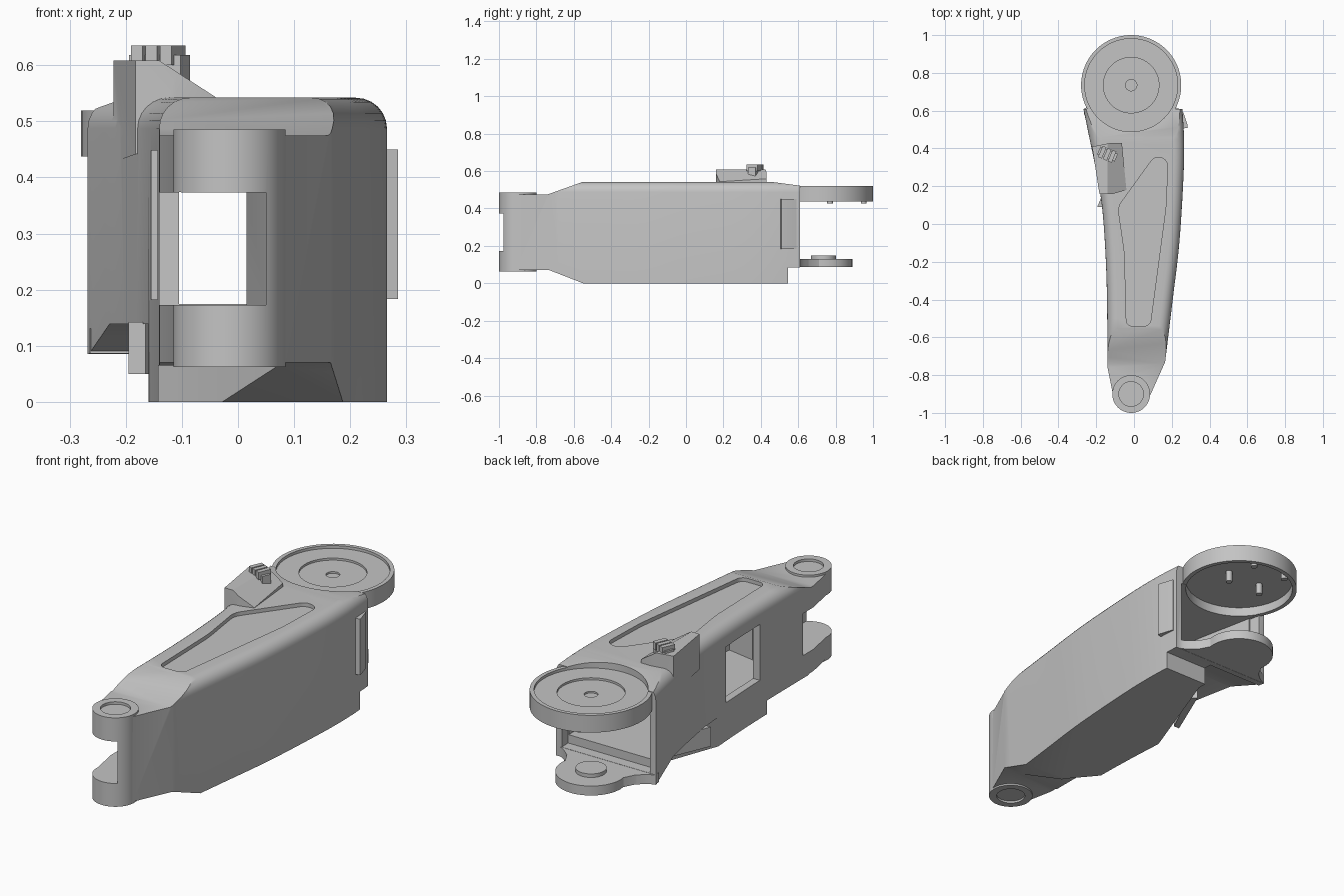
import bpy, bmesh, math
from mathutils import Vector

if "Cube" in bpy.data.objects:
    bpy.data.objects.remove(bpy.data.objects["Cube"])

grey = bpy.data.materials.new("plain_grey")
grey.use_nodes = True
grey.diffuse_color = (0.55, 0.55, 0.55, 1)
grey.node_tree.nodes["Principled BSDF"].inputs["Base Color"].default_value = (0.55, 0.55, 0.55, 1)

CX, REAR, FRONT = -0.015, 0.735, -0.9   # hinge axes


def prism(name, pts, lo, hi, axis="z", rounding=0, rim_round=0):
    """Extrude a flat outline along an axis; optionally round its corners or its long top rims."""
    place = {"z": lambda a, b, c: (a, b, c),
             "x": lambda a, b, c: (c, a, b),
             "y": lambda a, b, c: (a, c, b)}[axis]
    bm = bmesh.new()
    low = [bm.verts.new(place(a, b, lo)) for a, b in pts]
    high = [bm.verts.new(place(a, b, hi)) for a, b in pts]
    bm.faces.new(low[::-1])
    bm.faces.new(high)
    for i in range(len(pts)):
        bm.faces.new((low[i - 1], low[i], high[i], high[i - 1]))
    bm.normal_update()
    if bm.calc_volume(signed=True) < 0:
        bmesh.ops.reverse_faces(bm, faces=bm.faces)
    bm.normal_update()
    if rounding:
        sides = [e for e in bm.edges if (e.verts[0] in low) != (e.verts[1] in low)]
        bmesh.ops.bevel(bm, geom=sides, offset=rounding, segments=5, profile=0.5, affect="EDGES")
    if rim_round:
        rim = []
        for e in bm.edges:
            run = e.verts[0].co - e.verts[1].co
            if all(v in high for v in e.verts) and abs(run.y) > abs(run.x):
                rim.append(e)
        bmesh.ops.bevel(bm, geom=rim, offset=rim_round, segments=6, profile=0.5, affect="EDGES")
    mesh = bpy.data.meshes.new(name)
    bm.to_mesh(mesh)
    bm.free()
    mesh.materials.append(grey)
    obj = bpy.data.objects.new(name, mesh)
    bpy.context.collection.objects.link(obj)
    return obj


def circle(x, y, r, n=64):
    return [(x + r * math.cos(math.tau * i / n), y + r * math.sin(math.tau * i / n)) for i in range(n)]


def disc(name, y, r, lo, hi, x=CX, n=64):
    return prism(name, circle(x, y, r, n), lo, hi)


def box(name, x0, x1, y0, y1, z0, z1):
    return prism(name, [(x0, y0), (x1, y0), (x1, y1), (x0, y1)], z0, z1)


def combine(obj, tool, op="DIFFERENCE"):
    """Apply a boolean with a temporary tool object."""
    mod = obj.modifiers.new("shape", "BOOLEAN")
    mod.operation, mod.object, mod.solver = op, tool, "EXACT"
    bpy.context.view_layer.objects.active = obj
    bpy.ops.object.modifier_apply(modifier=mod.name)
    bpy.data.objects.remove(tool)


def spline(pts, steps=5):
    """Smooth curve through the points."""
    out = []
    for i in range(len(pts) - 1):
        a, b, c, d = [Vector(pts[min(max(j, 0), len(pts) - 1)]) for j in range(i - 1, i + 3)]
        for k in range(steps):
            t = k / steps
            out.append(tuple(0.5 * (2 * b + (c - a) * t + (2 * a - 5 * b + 4 * c - d) * t * t
                                    + (3 * b - a - 3 * c + d) * t ** 3)))
    return out + [tuple(pts[-1])]


RIGHT = spline([(0.165, -0.73), (0.205, -0.4), (0.24, -0.1), (0.262, 0.25), (0.265, 0.45), (0.256, 0.61)])
LEFT = spline([(-0.268, 0.61), (-0.235, 0.45), (-0.195, 0.25), (-0.165, 0.05), (-0.145, -0.3), (-0.14, -0.76)])


def inner(y0, y1, wall):
    """Body plan inset by the wall thickness, limited to a range of y."""
    pts = [(x - wall, y) for x, y in RIGHT if y0 < y < y1] + [(0.22, y1), (-0.235, y1)]
    return pts + [(x + wall, y) for x, y in LEFT if y0 < y < y1]


# Main body with rounded upper rims
body = prism("arm_body", RIGHT + LEFT + [(-0.112, -0.9), (0.08, -0.92)], 0, 0.542, rim_round=0.055)
combine(body, prism("top_slope", [(-1.2, 0.475), (-0.74, 0.475), (-0.55, 0.543), (0.45, 0.543),
                                  (0.64, 0.518), (1.2, 0.518), (1.2, 0.8), (-1.2, 0.8)], -1, 1, "x"))
combine(body, prism("bottom_slope", [(-1.2, 0.07), (-0.73, 0.07), (-0.55, 0), (-0.55, -0.1),
                                     (-1.2, -0.1)], -1, 1, "x"))
combine(body, box("rear_step", -1, 1, 0.545, 1, -0.1, 0.085))
combine(body, prism("front_undercut", [(0.08, -0.73), (-0.04, -0.53), (-0.165, -0.38), (-0.4, -0.2),
                                       (-0.4, -1.1), (0.08, -1.1)], -0.1, 0.065))
under = prism("side_undercut", [(-0.165, -0.03), (0.03, 0.5), (0.03, 0.7), (-0.5, 0.7), (-0.5, -0.03)], -0.1, 0.2)
combine(under, prism("under_profile", [(-0.2, -0.2), (0.8, -0.2), (0.8, 0.085), (0.6, 0.085),
                                       (0.42, 0.139), (-0.2, 0.139)], -1, 1, "x"), "INTERSECT")
combine(body, under)

# Raised pad, rear disc, lower rear lug, front lug
pad = prism("side_pad", [(-0.3, 0.4), (-0.3, 0.608), (-0.14, 0.608), (-0.035, 0.54), (-0.035, 0.5), (-0.1, 0.47)],
            0.16, 0.43, "y")
combine(pad, prism("pad_plan", [(-0.18, 0.14), (-0.04, 0.18), (-0.065, 0.44), (-0.222, 0.41)], 0.3, 0.7), "INTERSECT")
lug_arc = [(CX + 0.155 * math.cos(a), REAR + 0.155 * math.sin(a))
           for a in [math.pi * (i / 20 * 1.1 - 0.05) for i in range(21)]]
lug_plan = ([(-0.264, 0.58), (0.254, 0.58)] + spline([(0.254, 0.605), (0.215, 0.62), (0.165, 0.66)], 4) + lug_arc
            + spline([(-0.195, 0.66), (-0.23, 0.63), (-0.266, 0.61)], 4))
for part in (pad,
             disc("rear_disc", REAR, 0.265, 0.437, 0.519, n=96),
             prism("lower_lug", lug_plan, 0.086, 0.131),
             disc("front_lug", FRONT, 0.1, 0.062, 0.485)):
    combine(body, part, "UNION")

# Hollow inside, open at the rear, at the front fork and at the side window
for tool in (prism("hollow", inner(-0.6, 0.7, 0.035), 0.172, 0.436),
             prism("rear_bay", inner(0.55, 0.7, 0.03), 0.132, 0.434),
             disc("disc_underside", REAR, 0.245, 0.4, 0.48, n=96),
             box("tunnel", -0.105, 0.015, -0.95, 0, 0.174, 0.374),
             prism("fork_gap", [(0.05, -1.1), (0.05, -0.94), (0.015, -0.8), (0.015, -0.74), (-0.06, -0.7),
                                (-0.12, -0.68), (-0.3, -0.66), (-0.3, -1.1)], 0.173, 0.373),
             box("side_window", -0.4, -0.08, -0.35, -0.08, 0.182, 0.448),
             # Recesses in the upper and lower faces
             disc("disc_tray", REAR, 0.246, 0.506, 0.7, n=96),
             disc("disc_seat", REAR, 0.147, 0.496, 0.7),
             disc("disc_hole", REAR, 0.03, 0.488, 0.7),
             disc("lug_seat_top", FRONT, 0.065, 0.473, 0.7),
             disc("lug_seat_bottom", FRONT, 0.065, -0.1, 0.072),
             prism("top_pocket", [(-0.085, 0.09), (0.11, 0.36), (0.178, 0.34), (0.17, 0.1), (0.085, -0.54),
                                  (-0.04, -0.54), (-0.05, -0.15)], 0.524, 0.7, rounding=0.03)):
    combine(body, tool)

# Small fittings
disc("lower_boss", REAR, 0.067, 0.125, 0.148)
for side in (-1, 1):
    for row, y in (("front", 0.77), ("rear", 0.95)):
        disc(f"{row}_pin_{'left' if side > 0 else 'right'}", y, 0.015, 0.427, 0.485, CX + 0.09 * side, 16)
prism("left_side_catch", [(0.255, 0.505), (0.285, 0.51), (0.283, 0.525), (0.262, 0.59), (0.25, 0.59)], 0.183, 0.45)
prism("lower_catch", [(-0.195, 0.09), (-0.165, 0.09), (-0.05, 0.33), (-0.08, 0.36), (-0.178, 0.13)], 0.05, 0.142)


# Latch on the pad: a base with three ribs
def turned(name, w, d, x, y, z0, z1, angle=-0.4):
    c, s = math.cos(angle), math.sin(angle)
    corners = [(-w, -d), (w, -d), (w, d), (-w, d)]
    return prism(name, [(x + a * c - b * s, y + a * s + b * c) for a, b in corners], z0, z1)


turned("latch_base", 0.05, 0.022, -0.14, 0.37, 0.56, 0.618)
for i in range(3):
    turned(f"latch_rib_{i + 1}", 0.011, 0.032, -0.168 + 0.026 * i, 0.38 - 0.011 * i, 0.6, 0.635)

# Smooth curved walls, keep edges crisp
bpy.ops.object.select_all(action="DESELECT")
for obj in bpy.context.scene.objects:
    if obj.type == "MESH":
        obj.select_set(True)
        bpy.context.view_layer.objects.active = obj
bpy.ops.object.shade_smooth_by_angle(angle=math.radians(30))
